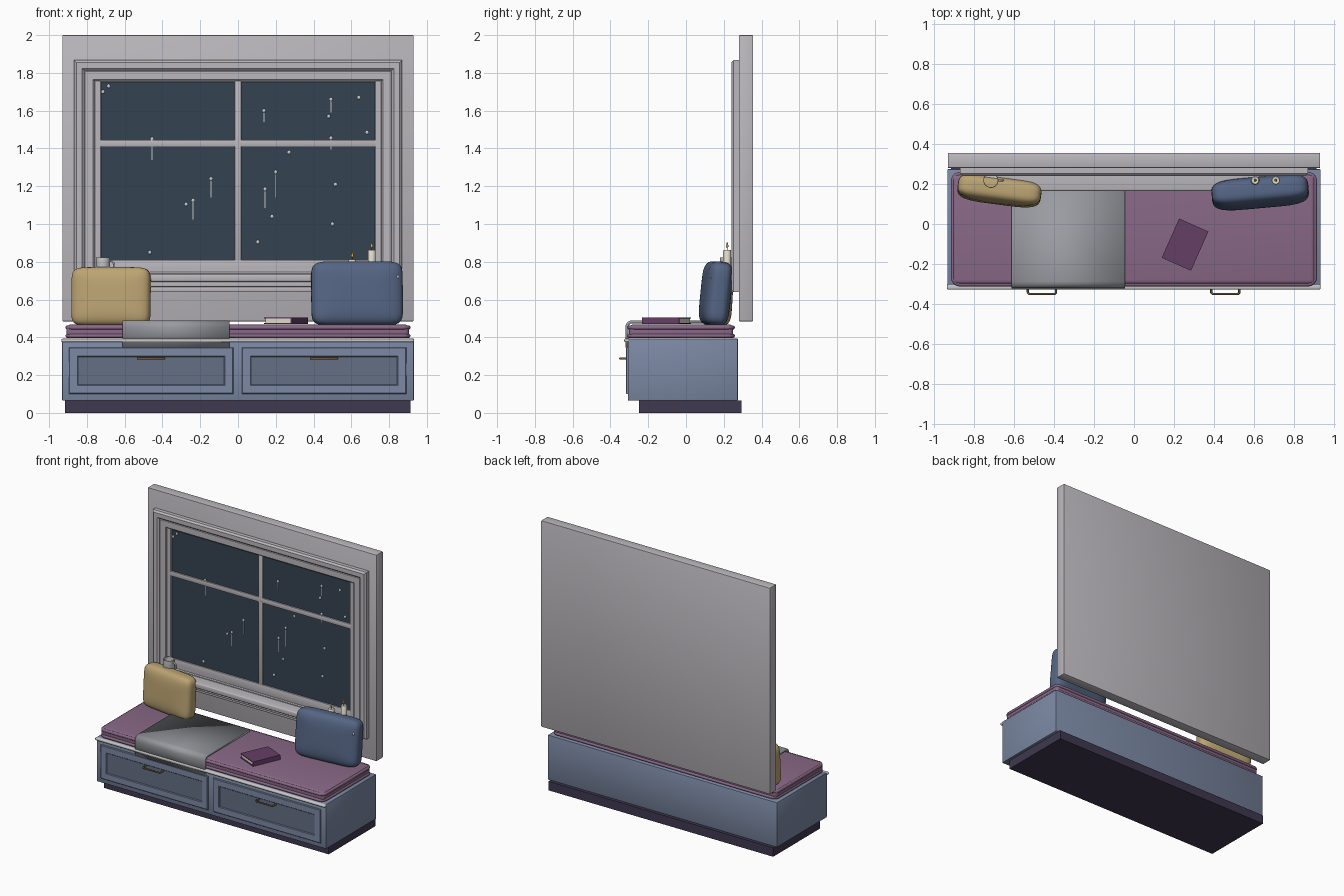
import bpy, bmesh, math
from mathutils import Matrix, Vector

if "Cube" in bpy.data.objects:
    bpy.data.objects.remove(bpy.data.objects["Cube"])


def mat(name, r, g, b):
    m = bpy.data.materials.new(name)
    m.diffuse_color = (r, g, b, 1)
    m.use_nodes = True
    m.node_tree.nodes["Principled BSDF"].inputs["Base Color"].default_value = m.diffuse_color
    return m


WALL = mat("pale_paint", .50, .48, .51)
BODY = mat("blue_paint", .20, .25, .37)
PANEL = mat("dark_blue_paint", .13, .16, .23)
PLINTH = mat("dark_plum", .05, .04, .08)
PLUM = mat("plum_fabric", .25, .14, .24)
GOLD = mat("gold_fabric", .50, .37, .17)
NAVY = mat("navy_fabric", .09, .13, .23)
GLASS = mat("night_glass", .035, .055, .085)
BRONZE = mat("bronze", .16, .10, .05)
THROW = mat("grey_wool", .32, .33, .36)
BOOK = mat("book_cover", .13, .05, .13)
CREAM = mat("cream", .75, .70, .60)
WHITE = mat("white", .75, .75, .78)
FLAME = mat("flame", .9, .5, .08)


def obj(name, bm, m, smooth=False):
    bmesh.ops.recalc_face_normals(bm, faces=bm.faces)
    me = bpy.data.meshes.new(name)
    bm.to_mesh(me)
    bm.free()
    o = bpy.data.objects.new(name, me)
    bpy.context.collection.objects.link(o)
    me.materials.append(m)
    if smooth:
        bpy.context.view_layer.objects.active = o
        bpy.ops.object.select_all(action='DESELECT')
        o.select_set(True)
        bpy.ops.object.shade_smooth_by_angle(angle=math.radians(40))
    return o


def box(name, x0, x1, y0, y1, z0, z1, m, bev=.004, seg=2):
    bm = bmesh.new()
    bmesh.ops.create_cube(bm, size=1)
    bmesh.ops.scale(bm, verts=bm.verts, vec=(x1 - x0, y1 - y0, z1 - z0))
    bmesh.ops.translate(bm, verts=bm.verts, vec=((x0 + x1) / 2, (y0 + y1) / 2, (z0 + z1) / 2))
    if bev:
        bmesh.ops.bevel(bm, geom=bm.edges[:], offset=bev, segments=seg, profile=.5, affect='EDGES')
    return obj(name, bm, m, bev > 0)


def frame(name, x0, x1, z0, z1, w, y0, y1, m, bev=.004):
    """Rectangular ring facing -y, with a chamfer on both front edges."""
    bm = bmesh.new()
    loops = [(0, y1), (0, y0 + bev), (bev, y0), (w - bev, y0), (w, y0 + bev), (w, y1)]
    rings = [[bm.verts.new(p) for p in ((x0 + d, y, z0 + d), (x1 - d, y, z0 + d),
                                        (x1 - d, y, z1 - d), (x0 + d, y, z1 - d))] for d, y in loops]
    for i, a in enumerate(rings):
        b = rings[(i + 1) % len(rings)]
        for k in range(4):
            bm.faces.new((a[k], a[(k + 1) % 4], b[(k + 1) % 4], b[k]))
    return obj(name, bm, m)


def lathe(name, prof, loc, m, n=24):
    bm = bmesh.new()
    vs = [bm.verts.new((r, 0, z)) for r, z in prof]
    es = [bm.edges.new(p) for p in zip(vs, vs[1:])]
    bmesh.ops.spin(bm, geom=vs + es, cent=(0, 0, 0), axis=(0, 0, 1), angle=math.tau, steps=n)
    bmesh.ops.remove_doubles(bm, verts=bm.verts, dist=1e-5)
    bmesh.ops.translate(bm, verts=bm.verts, vec=loc)
    return obj(name, bm, m, True)


def tube(name, pts, r, m, cyclic=False):
    cu = bpy.data.curves.new(name, 'CURVE')
    cu.dimensions = '3D'
    cu.bevel_depth, cu.bevel_resolution, cu.use_fill_caps = r, 2, True
    s = cu.splines.new('POLY')
    s.points.add(len(pts) - 1)
    for p, c in zip(s.points, pts):
        p.co = (*c, 1)
    s.use_cyclic_u = cyclic
    o = bpy.data.objects.new(name, cu)
    bpy.context.collection.objects.link(o)
    cu.materials.append(m)
    return o


def pillow(name, loc, size, lean, turn, m):
    """Soft superellipsoid block, leaned back and turned."""
    bm = bmesh.new()
    bmesh.ops.create_cube(bm, size=2)
    bmesh.ops.subdivide_edges(bm, edges=bm.edges[:], cuts=15, use_grid_fill=True)
    for v in bm.verts:
        x, y, z = map(abs, v.co)
        v.co /= ((x**8 + z**8) ** (3.5 / 8) + y**3.5) ** (1 / 3.5)
        v.co = Vector(v.co[i] * size[i] / 2 for i in range(3))
    bm.transform(Matrix.Translation(loc) @ Matrix.Rotation(turn, 4, 'Z') @ Matrix.Rotation(lean, 4, 'X'))
    return obj(name, bm, m, True)


# Wall and window
box("wall_panel", -.93, .93, .28, .355, .485, 2, WALL)
frame("outer_casing", -.868, .868, .64, 1.867, .055, .24, .282, WALL, .012)
frame("inner_casing", -.816, .816, .69, 1.813, .055, .252, .282, WALL, .006)
frame("window_sash", -.762, .762, .735, 1.79, .037, .26, .282, WALL)
box("sash_bottom_rail", -.73, .73, .26, .282, .735, .81, WALL)
box("glass", -.74, .74, .27, .282, .75, 1.77, GLASS, 0)
box("mullion", -.018, .018, .26, .28, .8, 1.77, WALL)
box("transom", -.74, .74, .26, .28, 1.41, 1.446, WALL)

# Sill with stepped moulding
box("sill_board", -.84, .84, .165, .285, .695, .733, WALL, .008, 3)
box("sill_moulding", -.81, .81, .195, .285, .667, .695, WALL)
box("sill_apron", -.80, .80, .22, .285, .64, .667, WALL)

# Raindrops with running trails: x, z, trail end z
drops = [(-.715, 1.70, 0), (-.685, 1.73, 0), (-.455, 1.45, 1.34), (-.143, 1.24, 1.14),
         (-.238, 1.125, 1.025), (-.275, 1.105, 0), (-.467, .85, 0), (.137, 1.60, 1.54),
         (.492, 1.66, 1.59), (.48, 1.57, 0), (.64, 1.67, 0), (.683, 1.485, 0), (.492, 1.455, 1.395),
         (.27, 1.38, 0), (.20, 1.275, 1.14), (.143, 1.185, 1.085), (.516, 1.21, 0),
         (.18, 1.04, 0), (.105, .905, 0), (.50, 1.0, 0)]
bm = bmesh.new()
for x, z, end in drops:
    bmesh.ops.create_uvsphere(bm, u_segments=10, v_segments=6, radius=.009,
                              matrix=Matrix.Translation((x, .269, z)) @ Matrix.Diagonal((1, .6, 1.2, 1)))
    if end:
        bmesh.ops.create_cube(bm, size=1, matrix=Matrix.Translation((x, .269, (z + end) / 2))
                              @ Matrix.Diagonal((.004, .004, z - end, 1)))
obj("raindrops", bm, WHITE, True)

# Bench body
box("plinth", -.915, .912, -.25, .295, 0, .066, PLINTH, 0)
box("bench_body", -.932, .932, -.308, .275, .065, .394, BODY, .006)
box("front_lip", -.935, .932, -.327, -.30, .374, .393, WHITE, .007, 3)

# Drawers and pulls
for side, cx in (("left", -.46), ("right", .456)):
    frame(side + "_drawer_frame", cx - .436, cx + .436, .10, .347, .05, -.318, -.305, BODY)
    box(side + "_drawer_panel", cx - .39, cx + .39, -.311, -.305, .148, .30, PANEL, 0)
    a, b = cx - .07, cx + .07
    tube(side + "_pull", [(a, -.31, .288), (a, -.343, .288), (a + .006, -.349, .288),
                          (b - .006, -.349, .288), (b, -.343, .288), (b, -.31, .288)], .006, BRONZE)

# Seat cushion with piping
box("seat_cushion", -.908, .905, -.302, .25, .396, .468, PLUM, .022, 4)
for name, z in (("lower_piping", .408), ("upper_piping", .452)):
    pts = []
    for i in range(24):
        t = (i + .5) / 24 * math.tau
        sx, sy = math.copysign(1, math.cos(t)), math.copysign(1, math.sin(t))
        pts.append((sx * .868 + .035 * math.cos(t), sy * .24 - .026 + .035 * math.sin(t), z))
    tube(name, pts, .011, PLUM, True)

# Folded throw draped over the front edge
path = [(.2, .482), (-.285, .482)]
path += [(-.285 - .028 * math.sin(t), .454 + .028 * math.cos(t)) for t in (.4, .8, 1.2, math.pi / 2)]
path += [(-.313, .347)]
bm = bmesh.new()
rows = [[bm.verts.new((x, y, z)) for x in (-.612, -.045)] for y, z in path]
for p, q in zip(rows, rows[1:]):
    bm.faces.new((p[0], p[1], q[1], q[0]))
throw = obj("throw_blanket", bm, THROW, True)
sol = throw.modifiers.new("thickness", 'SOLIDIFY')
sol.thickness, sol.offset = .016, 0

# Pillows
pillow("gold_pillow", (-.672, .167, .616), (.42, .135, .31), -.06, -.13, GOLD)
pillow("navy_pillow", (.63, .158, .632), (.485, .145, .34), -.10, .09, NAVY)
lathe("pillow_drop", [(0, -.014), (.007, -.006), (.007, .004), (0, .014)], (.845, .135, .72), WHITE, 10)

# Mug
lathe("mug", [(0, .735), (.034, .735), (.038, .742), (.038, .822), (.034, .822), (.034, .75), (0, .75)],
      (-.715, .218, 0), WHITE)
tube("mug_handle", [(-.68 + .025 * math.sin(t), .218, .78 + .025 * math.cos(t))
                    for t in [i * math.pi / 10 for i in range(11)]], .005, WHITE)

# Candles
for name, x, top in (("short_candle", .605, .812), ("tall_candle", .708, .863)):
    lathe(name, [(0, .733), (.021, .733), (.021, top - .004), (.018, top), (0, top - .003)],
          (x, .218, 0), CREAM)
    lathe(name + "_wick", [(0, 0), (.002, 0), (.002, .018), (0, .018)], (x, .218, top - .004), PLINTH, 8)
    lathe(name + "_flame", [(0, 0), (.006, .008), (.007, .014), (.004, .025), (0, .036)],
          (x, .218, top + .008), FLAME, 12)

# Book lying on the seat, spine on its right side
for o in (box("book_pages", -.074, .074, -.102, .102, .473, .496, CREAM, 0),
          box("book_lower_cover", -.08, .08, -.107, .107, .468, .473, BOOK, 0),
          box("book_upper_cover", -.08, .08, -.107, .107, .496, .501, BOOK, 0),
          box("book_spine", .074, .08, -.107, .107, .468, .501, BOOK, 0)):
    o.rotation_euler.z = math.radians(-24)
    o.location = (.255, -.103, .003)
